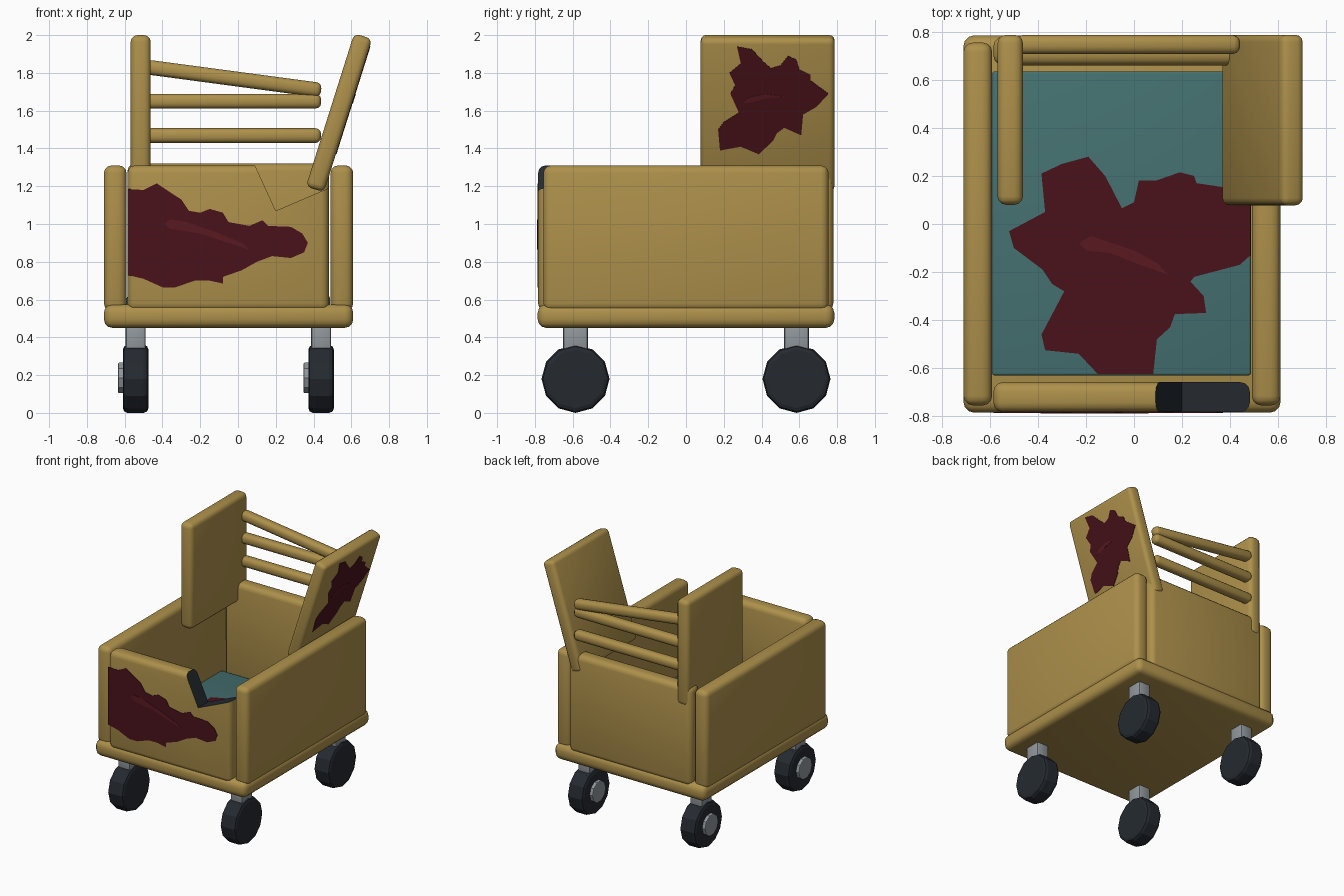
import bpy, bmesh
from math import sin, cos, atan2, radians, hypot
from mathutils import Matrix, Vector

if "Cube" in bpy.data.objects:
    bpy.data.objects.remove(bpy.data.objects["Cube"])


def mat(name, rgb):
    m = bpy.data.materials.new(name)
    m.diffuse_color = (*rgb, 1)
    m.use_nodes = True
    m.node_tree.nodes["Principled BSDF"].inputs["Base Color"].default_value = m.diffuse_color
    return m


WOOD = mat("wood", (0.42, 0.28, 0.07))
DARK = mat("dark", (0.018, 0.023, 0.03))
TEAL = mat("teal", (0.06, 0.165, 0.165))
STAIN = mat("stain", (0.068, 0.006, 0.011))
SHINE = mat("stain_shine", (0.1, 0.01, 0.015))
METAL = mat("metal", (0.28, 0.31, 0.33))


def finish(name, bm, material, smooth=True):
    bmesh.ops.recalc_face_normals(bm, faces=bm.faces)
    me = bpy.data.meshes.new(name)
    bm.to_mesh(me)
    bm.free()
    me.materials.append(material)
    ob = bpy.data.objects.new(name, me)
    bpy.context.collection.objects.link(ob)
    if smooth:
        bpy.ops.object.select_all(action='DESELECT')
        ob.select_set(True)
        bpy.context.view_layer.objects.active = ob
        bpy.ops.object.shade_smooth_by_angle(angle=radians(35))
    return ob


def box(name, centre, size, material, bevel=0.04, tilt=0.0, segs=3):
    bm = bmesh.new()
    bmesh.ops.create_cube(bm, size=1)
    bmesh.ops.scale(bm, vec=size, verts=bm.verts)
    if bevel:
        bmesh.ops.bevel(bm, geom=bm.edges[:], offset=bevel, segments=segs,
                        profile=0.5, affect='EDGES', clamp_overlap=True)
    bm.transform(Matrix.Translation(centre) @ Matrix.Rotation(tilt, 4, 'Y'))
    return finish(name, bm, material)


def span(name, x, y, z, material, bevel=0.04):
    c = [(a + b) / 2 for a, b in (x, y, z)]
    s = [b - a for a, b in (x, y, z)]
    return box(name, c, s, material, bevel)


def disc(name, centre, radius, width, sides, material, bevel):
    bm = bmesh.new()
    bmesh.ops.create_cone(bm, cap_ends=True, segments=sides, radius1=radius, radius2=radius,
                          depth=width, matrix=Matrix.Rotation(radians(90), 4, 'Y'))
    rims = [e for e in bm.edges if any(len(f.verts) > 4 for f in e.link_faces)]
    bmesh.ops.bevel(bm, geom=rims, offset=bevel, segments=2, profile=0.5, affect='EDGES')
    bm.transform(Matrix.Translation(centre))
    return finish(name, bm, material, smooth=False)


def slab(name, outline, place, push, material):
    """Extrude a flat outline; place maps 2D points into space."""
    bm = bmesh.new()
    f = bm.faces.new([bm.verts.new(place(u, v)) for u, v in outline])
    r = bmesh.ops.extrude_face_region(bm, geom=[f], use_keep_orig=True)
    bmesh.ops.translate(bm, vec=push, verts=[g for g in r["geom"] if isinstance(g, bmesh.types.BMVert)])
    return finish(name, bm, material, smooth=False)


# Tray base, mattress and walls
span("base", (-0.71, 0.61), (-0.785, 0.785), (0.45, 0.575), WOOD, 0.045)
span("mattress", (-0.59, 0.487), (-0.63, 0.635), (0.54, 0.615), TEAL, 0.01)
for side, x in (("left", -0.65), ("right", 0.55)):
    box(side + "_wall", (x, 0, 0.925), (0.12, 1.51, 0.77), WOOD)
span("back_wall", (-0.585, 0.482), (0.66, 0.78), (0.54, 1.32), WOOD)
front = span("front_wall", (-0.585, 0.482), (-0.783, -0.658), (0.54, 1.31), WOOD)

# Broken corner of the front wall, with dark fracture faces
chip = [(0.2, 1.07), (0.62, 1.25), (0.62, 1.47), (0.017, 1.47)]
cutter = slab("chip_cutter", chip, lambda u, v: (u, -0.9, v), (0, 0.4, 0), DARK)
cutter.hide_render = True
mod = front.modifiers.new("chip", 'BOOLEAN')
mod.operation, mod.object, mod.solver = 'DIFFERENCE', cutter, 'EXACT'
bpy.context.view_layer.objects.active = front
bpy.ops.object.modifier_apply(modifier="chip")
bpy.data.objects.remove(cutter)
front.data.materials.clear()
front.data.materials.append(WOOD)
front.data.materials.append(DARK)
for p in front.data.polygons:
    p.material_index = 0
    for q in (chip[1], chip[3]):
        dx, dz = q[0] - 0.2, q[1] - 1.07
        n = Vector((-dz, 0, dx)).normalized()
        if abs(p.normal.dot(n)) > 0.999 and abs((p.center - Vector((0.2, 0, 1.07))).dot(n)) < 0.002:
            p.material_index = 1

# Chair-back sides: one upright, one knocked outwards
span("upright_panel", (-0.568, -0.462), (0.08, 0.787), (1.17, 2.0), WOOD, 0.035)
TILT, THICK = radians(17.5), 0.1
C = Vector((0.535, 0.4325, 1.589))
box("tilted_panel", C, (THICK, 0.709, 0.85), WOOD, 0.03, TILT)

# Slats between them
for i, (z0, z1) in enumerate(((1.468, 1.468), (1.65, 1.65), (1.832, 1.708))):
    x0, x1 = -0.49, 0.44
    box(f"slat_{i + 1}", ((x0 + x1) / 2, 0.747, (z0 + z1) / 2), (hypot(x1 - x0, z1 - z0), 0.078, 0.078),
        WOOD, 0.03, atan2(z0 - z1, x1 - x0))

# Castors
for fx, x in (("left", -0.542), ("right", 0.44)):
    for fy, y in (("front", -0.585), ("back", 0.585)):
        n = f"{fy}_{fx}_"
        box(n + "stem", (x, y, 0.39), (0.106, 0.13, 0.17), METAL, 0.015, segs=2)
        disc(n + "wheel", (x, y, 0.18), 0.18, 0.136, 12, DARK, 0.025)
        disc(n + "hub", (x - 0.065, y, 0.185), 0.085, 0.056, 10, METAL, 0.006)

# Stains, each with a lighter streak on top
bed = [(-0.52, -0.03), (-0.37, 0.05), (-0.385, 0.21), (-0.3, 0.25), (-0.19, 0.28), (-0.12, 0.2),
       (-0.05, 0.065), (0, 0.09), (0.02, 0.18), (0.09, 0.18), (0.19, 0.215), (0.25, 0.2), (0.26, 0.17),
       (0.36, 0.155), (0.485, 0.14), (0.485, -0.13), (0.44, -0.17), (0.25, -0.22), (0.235, -0.24),
       (0.29, -0.3), (0.3, -0.37), (0.17, -0.375), (0.15, -0.43), (0.095, -0.48), (0.08, -0.625),
       (-0.15, -0.625), (-0.23, -0.54), (-0.37, -0.525), (-0.385, -0.46), (-0.29, -0.28),
       (-0.34, -0.25), (-0.38, -0.19), (-0.5, -0.1)]
bed_shine = [(-0.23, -0.08), (-0.18, -0.05), (-0.12, -0.07), (0, -0.11), (0.1, -0.165), (0.14, -0.21),
             (0, -0.16), (-0.1, -0.12), (-0.2, -0.11)]
wall = [(-0.585, 1.185), (-0.5, 1.18), (-0.43, 1.215), (-0.34, 1.155), (-0.3, 1.13), (-0.26, 1.07),
        (-0.2, 1.06), (-0.15, 1.08), (-0.08, 1.06), (-0.05, 1.01), (0.06, 0.99), (0.13, 1.02),
        (0.16, 0.99), (0.28, 0.985), (0.34, 0.95), (0.37, 0.9), (0.35, 0.85), (0.28, 0.82), (0.18, 0.83),
        (0.1, 0.8), (0.02, 0.755), (-0.08, 0.72), (-0.08, 0.685), (-0.15, 0.7), (-0.23, 0.7),
        (-0.33, 0.665), (-0.4, 0.665), (-0.5, 0.71), (-0.585, 0.73)]
wall_shine = [(-0.39, 1.0), (-0.36, 1.025), (-0.27, 1.01), (-0.1, 0.95), (0.02, 0.9), (0.06, 0.865),
              (-0.05, 0.9), (-0.2, 0.95), (-0.36, 0.975)]
board = [(0.27, 1.94), (0.35, 1.925), (0.41, 1.86), (0.45, 1.825), (0.5, 1.84), (0.54, 1.89),
         (0.585, 1.87), (0.6, 1.82), (0.66, 1.79), (0.66, 1.76), (0.755, 1.69), (0.69, 1.62),
         (0.62, 1.58), (0.61, 1.47), (0.52, 1.51), (0.48, 1.48), (0.46, 1.44), (0.385, 1.37),
         (0.29, 1.41), (0.18, 1.39), (0.17, 1.5), (0.2, 1.54), (0.28, 1.59), (0.235, 1.69),
         (0.26, 1.735), (0.23, 1.8), (0.29, 1.85)]
board_shine = [(0.29, 1.64), (0.33, 1.67), (0.42, 1.69), (0.52, 1.675), (0.42, 1.665), (0.34, 1.645)]

up, out = Vector((sin(TILT), 0, cos(TILT))), Vector((cos(TILT), 0, -sin(TILT)))


def on_board(y, z):
    p = C + out * THICK / 2
    p += up * ((z - p.z) / cos(TILT))
    return (p.x, y, p.z)


for name, shape, shine, place, n in (
        ("mattress_stain", bed, bed_shine, lambda u, v: (u, v, 0.615), Vector((0, 0, 1))),
        ("front_stain", wall, wall_shine, lambda u, v: (u, -0.783, v), Vector((0, -1, 0))),
        ("panel_stain", board, board_shine, on_board, out)):
    slab(name, shape, place, n * 0.003, STAIN)
    slab(name + "_shine", shine, place, n * 0.005, SHINE)
